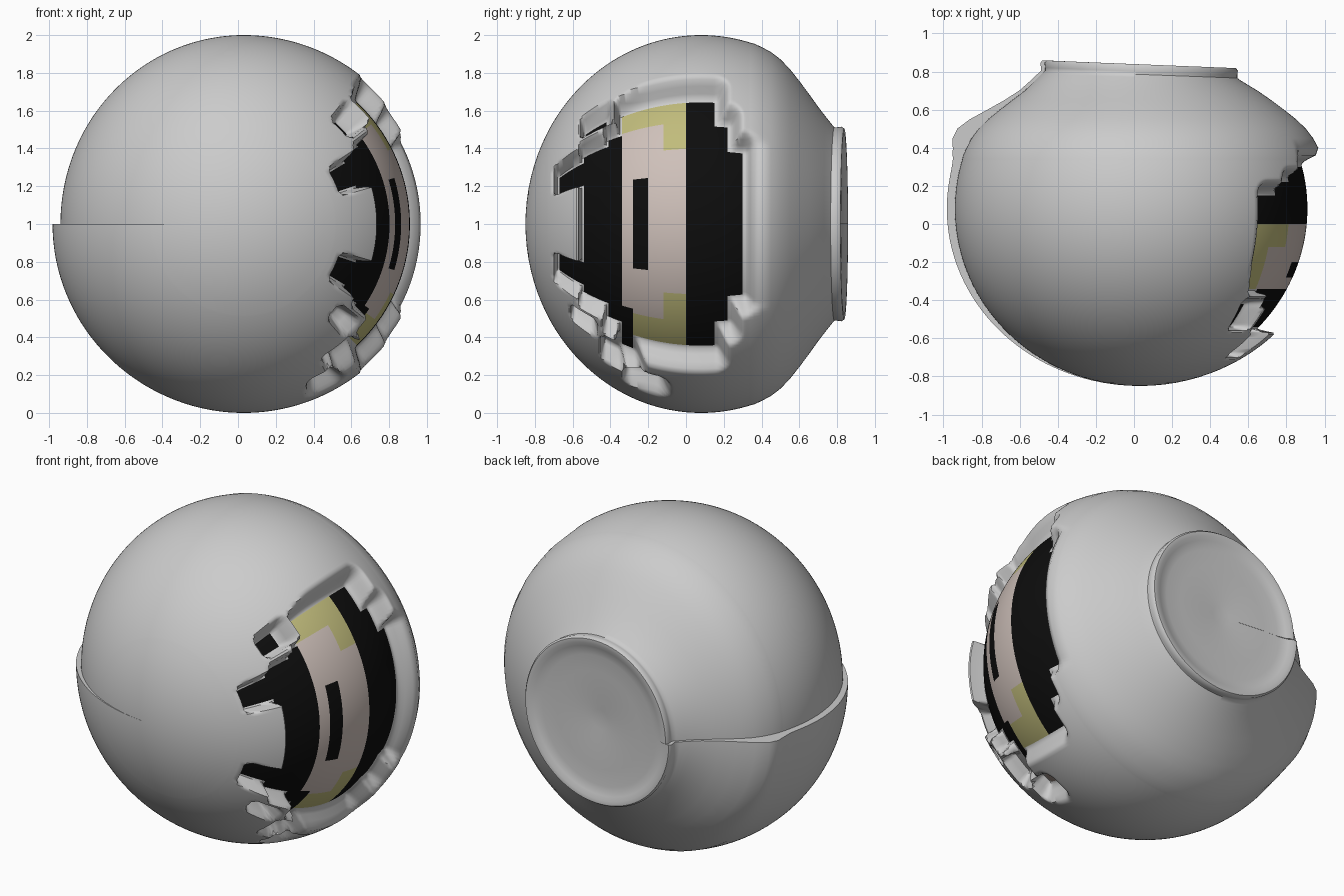
import bpy, bmesh
from math import sin, cos, radians, sqrt, exp

if "Cube" in bpy.data.objects:
    bpy.data.objects.remove(bpy.data.objects["Cube"])

CX, CZ = 0.03, 1.0
DEPTH = 0.12
BLACK, CREAM, YELLOW, PINK = "black", "cream", "yellow", "pink"

# Painted patches: y from, y to, angle from, angle to (degrees about the y axis), colour
patches = [
    (0.00, 0.15, -47, 47, BLACK), (0.15, 0.22, -36, 36, BLACK), (0.22, 0.30, -26, 26, BLACK),
    (-0.34, 0.00, -47, 47, CREAM),
    (-0.34, -0.12, 38, 47, YELLOW), (-0.12, 0.00, 27, 47, YELLOW),
    (-0.28, -0.12, -47, -36, YELLOW), (-0.12, 0.00, -47, -25, YELLOW),
    (-0.34, -0.28, -55, -34, BLACK),
    (-0.275, -0.20, -17, 17, BLACK),
    (-0.41, -0.34, -42, 37, BLACK), (-0.54, -0.41, -35, 34, BLACK),
    (-0.67, -0.54, 19, 31, BLACK), (-0.67, -0.54, -31, -19, BLACK),
    (-0.53, -0.42, 41, 48, BLACK), (-0.29, -0.16, -65, -61, PINK),
]
# Bare notches that are sunk but not painted
notches = [(-0.58, -0.50, -46, -42), (-0.42, -0.36, -58, -48)]


def ramp(t):
    t = min(max(t, 0.0), 1.0)
    return t * t * (3 - 2 * t)


def recess(y, a, r):
    best = 0.0
    for y0, y1, a0, a1 in [p[:4] for p in patches] + notches:
        dy = max(y0 - y, y - y1, 0)
        da = max(a0 - a, a - a1, 0) * radians(1) * r
        width = 0.028 + 0.05 * ramp((y + 0.42) / 0.25)
        best = max(best, 1 - ramp((sqrt(dy * dy + da * da) - 0.008) / width))
    return best * DEPTH


def colour_at(y, a):
    found = None
    for y0, y1, a0, a1, c in patches:
        if y0 <= y <= y1 and a0 <= a <= a1:
            found = c
    return found


def ellipse(y):
    return sqrt(max(0, 1 - ((y - 0.08) / 0.93) ** 2))


# Profile from the front pole to the dished back cap
profile = []
for k in range(1, 9):
    y = 0.08 - 0.93 * cos(radians(k * 3.6))
    profile.append((y, ellipse(y)))
y = -0.73
while y < 0.345:
    profile.append((y, ellipse(y)))
    y += 0.01
profile += [(0.36, 0.955), (0.40, 0.937), (0.45, 0.91), (0.50, 0.872), (0.55, 0.82), (0.60, 0.757),
            (0.65, 0.69), (0.70, 0.62), (0.74, 0.568), (0.77, 0.53), (0.785, 0.512), (0.80, 0.512),
            (0.825, 0.515), (0.838, 0.505), (0.838, 0.48), (0.825, 0.455), (0.815, 0.40),
            (0.815, 0.30), (0.805, 0.15), (0.80, 0.06)]

# Angles run clockwise from the seam on the left, over the top and back
N = 360
angles = [180 - 360 * i / N for i in range(N + 1)]


def skin_point(y, r, i):
    a, s = angles[i], i / N
    # the skin ends in a small step where it meets itself
    rr = r * (1 - 0.03 * (1 - ramp(s / 0.25)) + 0.012 * ramp((s - 0.8) / 0.2))
    rr += 0.075 * exp(-((y - 0.5) / 0.11) ** 2) * ramp((s - 0.8) / 0.2)
    if -0.76 < y < 0.45 and abs(a) < 85:
        rr -= recess(y, a, r)
    ra = radians(a)
    tilt = -0.02 * cos(ra) * ramp((y - 0.68) / 0.12) * min(1, r / 0.5)
    return (CX + rr * cos(ra), y + tilt, CZ + rr * sin(ra))


points = [[skin_point(y, r, i) for i in range(N + 1)] for y, r in profile]


def build(name, colours):
    """Make an object from the skin faces whose colour is in the list."""
    bm = bmesh.new()
    cache = {}

    def vert(j, i):
        if (j, i) not in cache:
            cache[(j, i)] = bm.verts.new(points[j][i])
        return cache[(j, i)]

    for j in range(len(profile) - 1):
        ym = (profile[j][0] + profile[j + 1][0]) / 2
        for i in range(N):
            c = colour_at(ym, (angles[i] + angles[i + 1]) / 2)
            if c in colours:
                f = bm.faces.new((vert(j, i), vert(j + 1, i), vert(j + 1, i + 1), vert(j, i + 1)))
                f.material_index = colours.index(c)
        if None in colours:  # wall of the seam step
            bm.faces.new((vert(j, N), vert(j + 1, N), vert(j + 1, 0), vert(j, 0)))
    if None in colours:  # front pole and middle of the back cap
        for j, yp in ((0, -0.85), (len(profile) - 1, 0.795)):
            tip = bm.verts.new((CX, yp, CZ))
            for i in range(N + 1):
                a, b = vert(j, i), vert(j, (i + 1) % (N + 1))
                bm.faces.new((a, b, tip) if j == 0 else (b, a, tip))
    bmesh.ops.recalc_face_normals(bm, faces=bm.faces)
    big = max(bm.faces, key=lambda f: f.calc_center_median().x)
    if big.normal.x < 0:
        bmesh.ops.reverse_faces(bm, faces=bm.faces)
    me = bpy.data.meshes.new(name)
    bm.to_mesh(me)
    bm.free()
    ob = bpy.data.objects.new(name, me)
    bpy.context.collection.objects.link(ob)
    bpy.ops.object.select_all(action='DESELECT')
    ob.select_set(True)
    bpy.context.view_layer.objects.active = ob
    bpy.ops.object.shade_smooth_by_angle(angle=radians(50))
    return ob


build("round_shell", [None])

palette = {BLACK: (0.004, 0.004, 0.004, 1), CREAM: (0.62, 0.53, 0.49, 1),
           YELLOW: (0.53, 0.50, 0.20, 1), PINK: (0.45, 0.36, 0.32, 1)}
panel = build("sunken_panel", list(palette))
for label, rgba in palette.items():
    mat = bpy.data.materials.new(label + "_paint")
    mat.diffuse_color = rgba
    mat.use_nodes = True
    mat.node_tree.nodes["Principled BSDF"].inputs["Base Color"].default_value = mat.diffuse_color
    panel.data.materials.append(mat)
